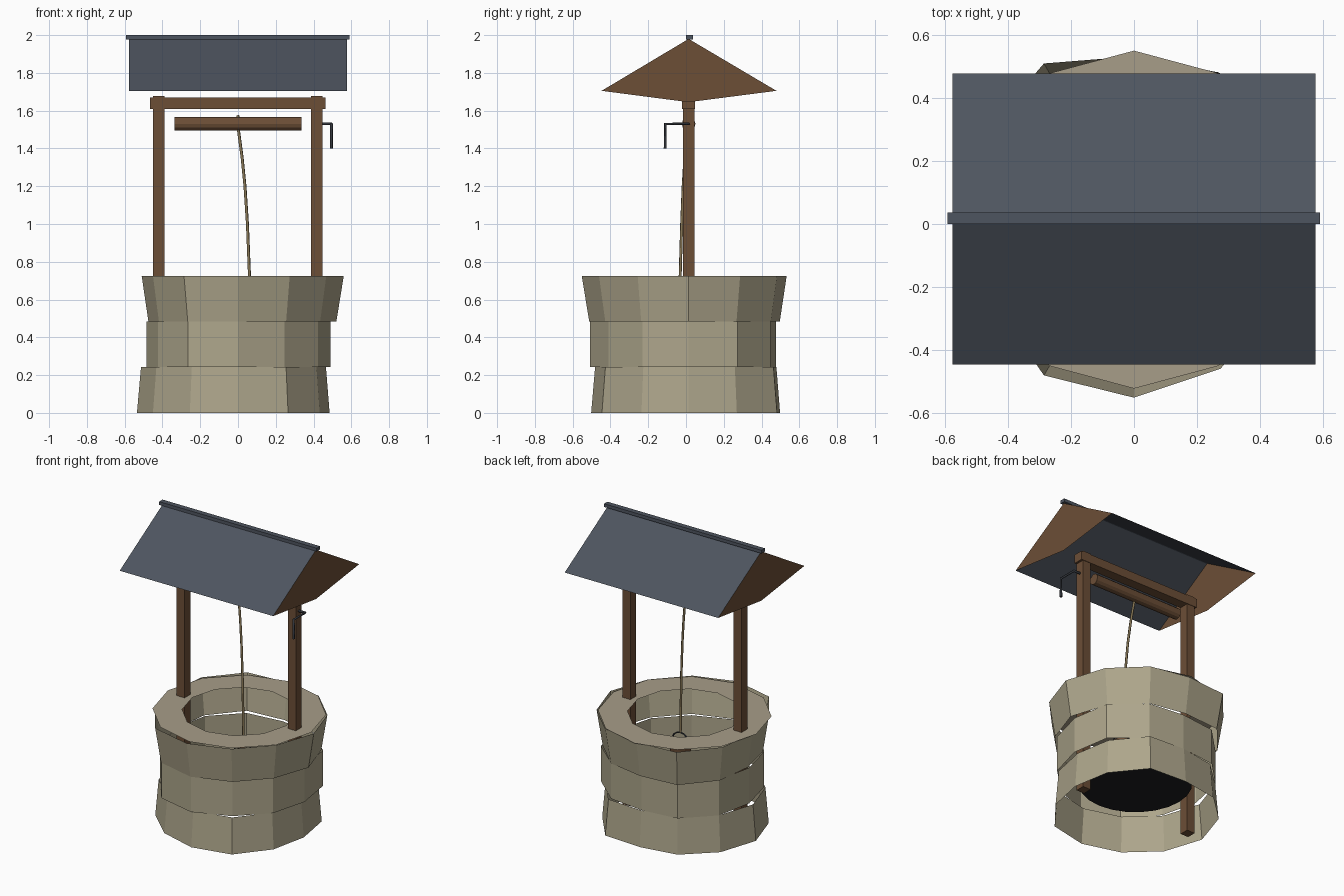
import bpy, bmesh
from math import pi, sin, cos
from mathutils import Matrix, Vector

cube = bpy.data.objects.get("Cube")
if cube:
    bpy.data.objects.remove(cube, do_unlink=True)

CY = 0.014   # depth of the centre line
SIDES = 12


def material(name, rgb):
    m = bpy.data.materials.new(name)
    m.use_nodes = True
    m.diffuse_color = (*rgb, 1)
    m.node_tree.nodes["Principled BSDF"].inputs["Base Color"].default_value = (*rgb, 1)
    return m


stone = material("stone", (0.42, 0.38, 0.26))
rim_stone = material("rim stone", (0.39, 0.34, 0.25))
wood = material("wood", (0.15, 0.077, 0.037))
slate = material("slate", (0.076, 0.09, 0.115))
metal = material("dark metal", (0.03, 0.034, 0.042))
rope_mat = material("rope", (0.24, 0.18, 0.09))
water_mat = material("dark water", (0.012, 0.012, 0.014))


def finish(name, bm, mat):
    bmesh.ops.recalc_face_normals(bm, faces=bm.faces)
    mesh = bpy.data.meshes.new(name)
    bm.to_mesh(mesh)
    bm.free()
    mesh.materials.append(mat)
    ob = bpy.data.objects.new(name, mesh)
    bpy.context.collection.objects.link(ob)
    return ob


def box(name, lo, hi, mat):
    lo, hi = Vector(lo), Vector(hi)
    bm = bmesh.new()
    bmesh.ops.create_cube(bm, size=1, matrix=Matrix.Translation((lo + hi) / 2)
                          @ Matrix.Diagonal((*(hi - lo), 1)))
    return finish(name, bm, mat)


def cone(name, centre, r1, r2, depth, mat, sides=SIDES, turn=None, caps=True):
    bm = bmesh.new()
    bmesh.ops.create_cone(bm, cap_ends=caps, segments=sides, radius1=r1, radius2=r2,
                          depth=depth, matrix=Matrix.Translation(centre) @ (turn or Matrix()))
    return finish(name, bm, mat)


def polygons(name, faces, mat):
    bm = bmesh.new()
    for face in faces:
        bm.faces.new([bm.verts.new(p) for p in face])
    bmesh.ops.remove_doubles(bm, verts=bm.verts, dist=1e-5)
    return finish(name, bm, mat)


def loft(name, loops, mat):
    # Open band between two closed loops of points
    bm = bmesh.new()
    a, b = [[bm.verts.new(p) for p in loop] for loop in loops]
    for i in range(SIDES):
        j = (i + 1) % SIDES
        bm.faces.new((a[i], a[j], b[j], b[i]))
    return finish(name, bm, mat)


def loop(radii, scale, z):
    return [(r * scale * cos(i * 2 * pi / SIDES), CY + r * scale * sin(i * 2 * pi / SIDES), z)
            for i, r in enumerate(radii)]


def tube(name, points, radius, mat):
    cu = bpy.data.curves.new(name, "CURVE")
    cu.dimensions = "3D"
    cu.bevel_depth = radius
    cu.bevel_resolution = 1
    cu.use_fill_caps = True
    sp = cu.splines.new("POLY")
    sp.points.add(len(points) - 1)
    for p, co in zip(sp.points, points):
        p.co = (*co, 1)
    cu.materials.append(mat)
    ob = bpy.data.objects.new(name, cu)
    bpy.context.collection.objects.link(ob)


# Uneven stone courses: thin open shells, radius per corner
H = 0.242
courses = {
    "lower": ((.485, .51, .54, .484, .51, .52, .535, .52, .51, .516, .53, .50), 1, .96),
    "middle": ((.49, .518, .50, .462, .50, .50, .485, .49, .53, .521, .49, .49), 1, 1),
    "upper": ((.56, .545, .54, .519, .573, .55, .51, .52, .572, .566, .548, .54), .93, 1),
}
for k, (name, (radii, s0, s1)) in enumerate(courses.items()):
    loft(name + "_stone_course", [loop(radii, s0, k * H), loop(radii, s1, (k + 1) * H)], stone)

# Flat rim around the opening
loft("stone_rim", [loop([.354] * SIDES, 1, 3 * H), loop([.537] * SIDES, 1, 3 * H)], rim_stone)

# Water
cone("water", (0, CY, 0.2), 0.35, 0.35, 0.004, water_mat, sides=24)

# Frame
for side, x in (("right", -0.42), ("left", 0.417)):
    box(side + "_post", (x - .03, CY - .031, 0), (x + .03, CY + .031, 1.677), wood)
box("crossbeam", (-.465, CY - .034, 1.61), (.462, CY + .034, 1.67), wood)
cone("winding_log", (0, CY, 1.53), .036, .036, .67, wood,
     turn=Matrix.Rotation(pi / 2, 4, "Y"))

# Crank
tube("crank", [(.44, CY, 1.53), (.495, CY, 1.53), (.495, -.11, 1.53), (.495, -.11, 1.40)],
     .008, metal)

# Rope, bucket and bucket handle
tube("rope", [(0, CY, 1.575), (.002, .005, 1.5), (.022, -.006, 1.35), (.037, -.015, 1.2),
              (.05, -.023, 1.0), (.061, -.031, .72), (.065, -.034, .56)], .008, rope_mat)
cone("bucket", (.065, -.034, .42), .055, .07, .13, wood, caps=False)
cone("bucket_base", (.065, -.034, .357), .055, .055, .006, wood)
tube("bucket_handle", [(.065 + .068 * cos(a * pi / 8), -.034, .48 + .08 * sin(a * pi / 8))
                       for a in range(9)], .005, metal)

# Roof: two thin slopes, kite-shaped gables and a ridge cap
X, RIDGE, EAVE = 0.577, 1.98, 1.705
FRONT, BACK = -0.447, 0.479
polygons("roof_slopes", [[(-X, y, EAVE), (X, y, EAVE), (X, CY, RIDGE), (-X, CY, RIDGE)]
                         for y in (FRONT, BACK)], slate)
for side, x in (("right", -X), ("left", X)):
    polygons(side + "_gable", [[(x, FRONT, EAVE), (x, CY, 1.645), (x, BACK, EAVE),
                                (x, CY, RIDGE)]], wood)
box("ridge_cap", (-.593, 0, 1.978), (.591, .036, 2.0), slate)
